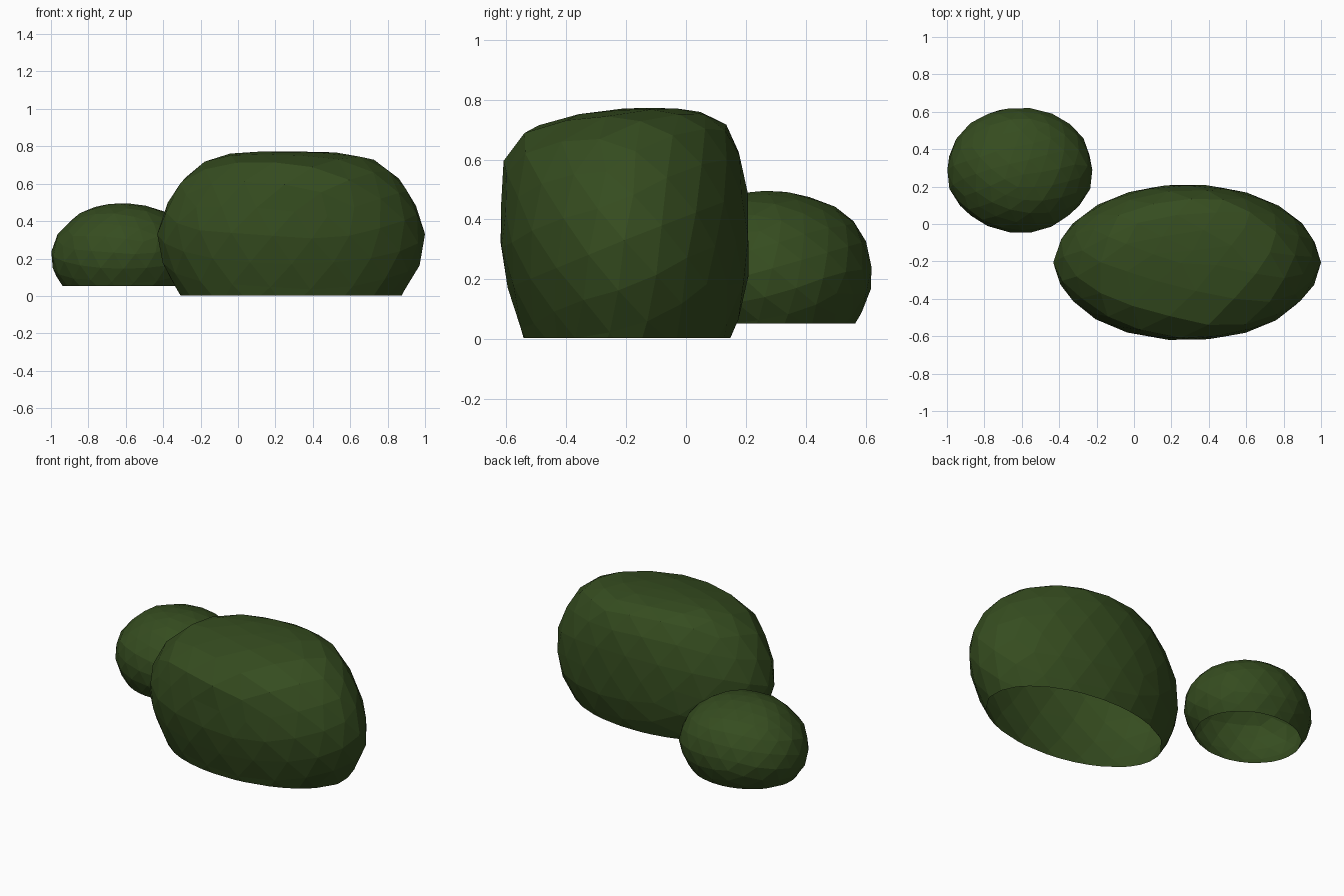
import bpy, bmesh, math
from mathutils import Matrix

if "Cube" in bpy.data.objects:
    bpy.data.objects.remove(bpy.data.objects["Cube"])

# One leafy green for both clumps
green = bpy.data.materials.new("dark leaf green")
green.diffuse_color = (0.036, 0.073, 0.014, 1)
green.use_nodes = True
green.node_tree.nodes["Principled BSDF"].inputs["Base Color"].default_value = green.diffuse_color


def bush(name, rings, cut, tilt):
    """Faceted open shell shaped by rings (z, x0, x1, y0, y1) from crown to rim."""
    bm = bmesh.new()
    bmesh.ops.create_icosphere(bm, subdivisions=3, radius=1, matrix=Matrix.Rotation(tilt, 4, 'X'))
    # open underside
    bmesh.ops.bisect_plane(bm, geom=bm.verts[:] + bm.edges[:] + bm.faces[:],
                           plane_co=(0, 0, cut), plane_no=(0, 0, -1), clear_outer=True)
    bmesh.ops.remove_doubles(bm, verts=bm.verts[:], dist=0.05)

    # distance along the profile, from the crown to the rim
    dist = [0.0]
    for a, b in zip(rings, rings[1:]):
        ra, rb = [(r[2] - r[1] + r[4] - r[3]) / 4 for r in (a, b)]
        dist.append(dist[-1] + math.hypot(b[0] - a[0], rb - ra))

    def ring_at(d):
        for i in range(len(rings) - 1):
            if d <= dist[i + 1] or i == len(rings) - 2:
                f = min(1, (d - dist[i]) / (dist[i + 1] - dist[i]))
                return [p + (q - p) * f for p, q in zip(rings[i], rings[i + 1])]

    end = math.acos(cut)
    for v in bm.verts:
        polar = math.acos(max(-1, min(1, v.co.z / v.co.length)))
        if v.is_boundary:
            polar = end
        ang = math.atan2(v.co.y, v.co.x)
        z, x0, x1, y0, y1 = ring_at(min(1, polar / end) * dist[-1])
        v.co = ((x0 + x1) / 2 + (x1 - x0) / 2 * math.cos(ang),
                (y0 + y1) / 2 + (y1 - y0) / 2 * math.sin(ang), z)
    me = bpy.data.meshes.new(name)
    bm.to_mesh(me)
    bm.free()
    me.materials.append(green)
    ob = bpy.data.objects.new(name, me)
    bpy.context.collection.objects.link(ob)


# Large oblong bush
bush("large_bush", [
    (0.773, 0.26, 0.26, -0.13, -0.13),
    (0.770, 0.00, 0.50, -0.22, 0.01),
    (0.745, -0.12, 0.69, -0.41, 0.10),
    (0.700, -0.22, 0.79, -0.54, 0.155),
    (0.600, -0.32, 0.89, -0.61, 0.19),
    (0.450, -0.405, 0.97, -0.618, 0.212),
    (0.330, -0.432, 1.00, -0.625, 0.212),
    (0.190, -0.41, 0.985, -0.60, 0.208),
    (0.100, -0.37, 0.945, -0.58, 0.19),
    (0.003, -0.31, 0.88, -0.545, 0.15)], -0.6, 0.3)

# Small round bush
bush("small_bush", [
    (0.498, -0.62, -0.62, 0.28, 0.28),
    (0.490, -0.72, -0.52, 0.20, 0.36),
    (0.455, -0.83, -0.40, 0.09, 0.48),
    (0.400, -0.90, -0.32, 0.025, 0.56),
    (0.320, -0.975, -0.245, -0.03, 0.605),
    (0.210, -1.005, -0.216, -0.052, 0.63),
    (0.120, -0.985, -0.24, -0.03, 0.605),
    (0.052, -0.938, -0.29, 0.01, 0.567)], -0.6, 0.3)
